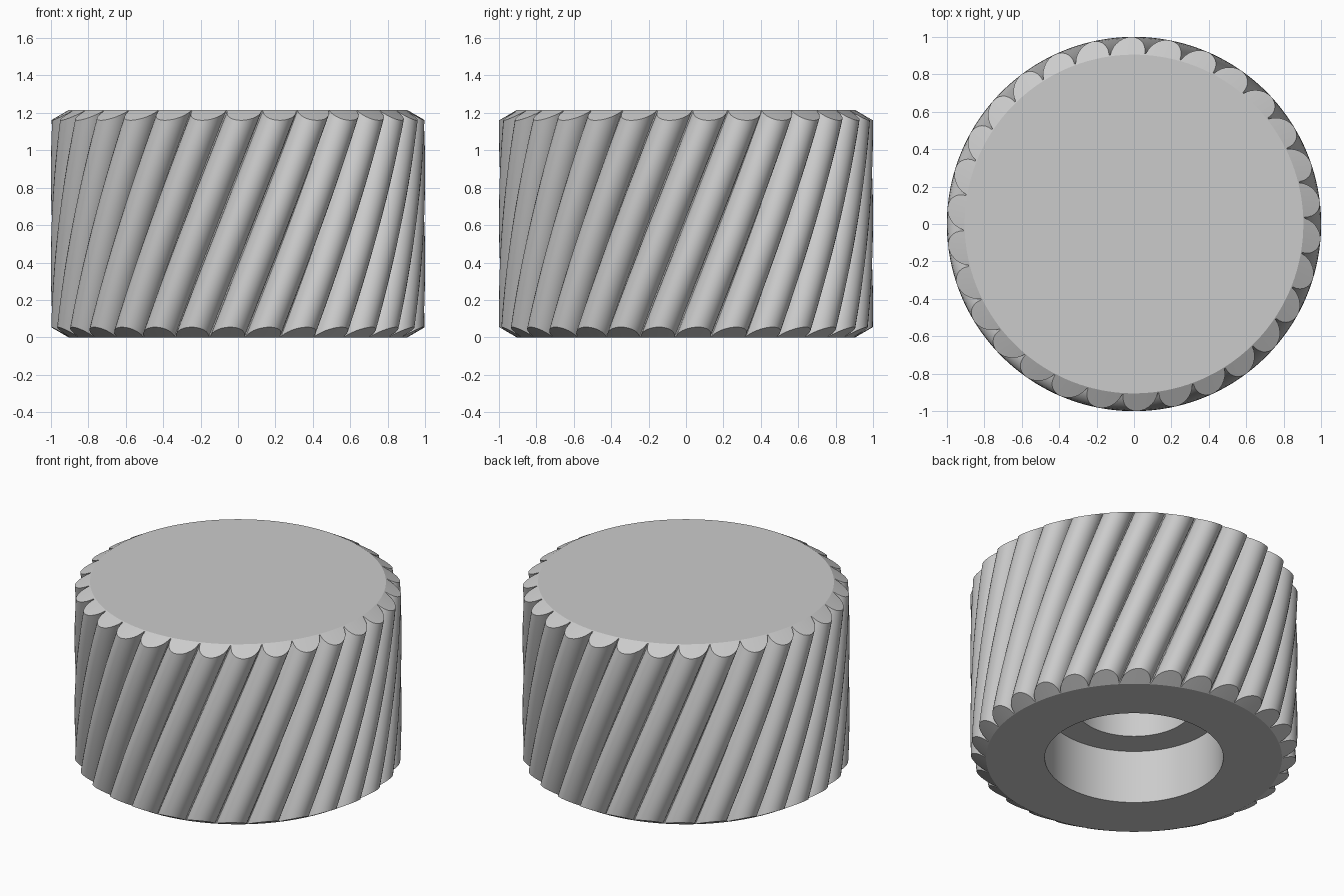
import bpy
import bmesh
from math import cos, sin, acos, atan2, radians, hypot, pi

cube = bpy.data.objects.get("Cube")
if cube:
    bpy.data.objects.remove(cube, do_unlink=True)

HEIGHT = 1.215
LOBES = 30
TWIST = radians(30)
START = radians(-9.7)       # angle of the first lobe crest at the base
LOBE_CENTRE, LOBE_RADIUS = 0.908, 0.092
CORE = 0.912                # radius at the bottom of the grooves
RIM = 0.905                 # radius where the flat faces meet the chamfer
SLOPE = 0.58                # chamfer rise per unit of radius
ARC_STEPS, WALL_STEPS = 14, 32

# Grip profile: one round lobe as (angle, radius), repeated around the axis
t_max = acos((CORE**2 - LOBE_CENTRE**2 - LOBE_RADIUS**2)
             / (2 * LOBE_CENTRE * LOBE_RADIUS))
profile = []
for lobe in range(LOBES):
    for i in range(ARC_STEPS + 1):
        t = t_max * (2 * i / ARC_STEPS - 1)
        x = LOBE_CENTRE + LOBE_RADIUS * cos(t)
        y = LOBE_RADIUS * sin(t)
        profile.append((START + lobe * 2 * pi / LOBES + atan2(y, x), hypot(x, y)))

bm = bmesh.new()


def point(angle, radius, z, twisted=True):
    a = angle + (TWIST * z / HEIGHT if twisted else 0)
    return bm.verts.new((radius * cos(a), radius * sin(a), z))


def circle(radius, z, twisted=False):
    return [point(a, radius, z, twisted) for a, r in profile]


def wall_ring(f):
    # each column starts and ends where it meets the chamfer cones
    ring = []
    for a, r in profile:
        trim = (r - RIM) * SLOPE
        ring.append(point(a, r, trim + f * (HEIGHT - 2 * trim)))
    return ring


# Stepped bore, underside, twisted grip wall and top, as one chain of rings
rings = [circle(0.36, 0.95), circle(0.36, 0.36), circle(0.546, 0.36),
         circle(0.546, 0), circle(RIM, 0)]
rings += [wall_ring(k / WALL_STEPS) for k in range(WALL_STEPS + 1)]
rings.append(circle(RIM, HEIGHT, True))

n = len(profile)
for lower, upper in zip(rings, rings[1:]):
    for i in range(n):
        j = (i + 1) % n
        bm.faces.new((lower[i], lower[j], upper[j], upper[i]))
bm.faces.new(rings[0])
bm.faces.new(rings[-1])
bmesh.ops.recalc_face_normals(bm, faces=bm.faces)

mesh = bpy.data.meshes.new("knurled_knob")
bm.to_mesh(mesh)
bm.free()
knob = bpy.data.objects.new("knurled_knob", mesh)
bpy.context.collection.objects.link(knob)

# Plain grey material
grey = bpy.data.materials.new("light_grey")
grey.use_nodes = True
colour = (0.6, 0.6, 0.6, 1)
grey.diffuse_color = colour
grey.node_tree.nodes["Principled BSDF"].inputs["Base Color"].default_value = colour
mesh.materials.append(grey)

bpy.ops.object.select_all(action="DESELECT")
knob.select_set(True)
bpy.context.view_layer.objects.active = knob
bpy.ops.object.shade_smooth_by_angle(angle=radians(25))
